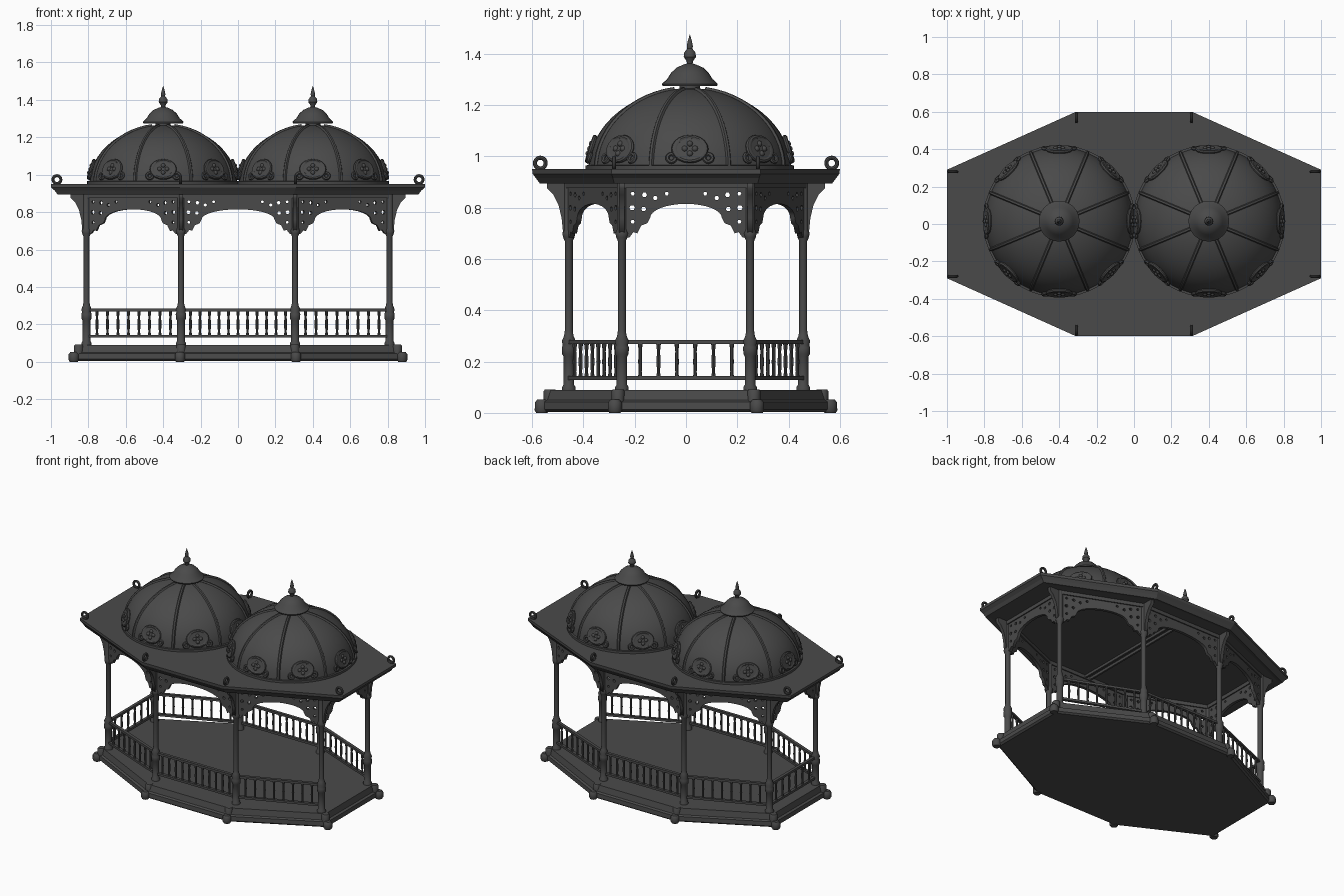
import bpy, bmesh, math
from mathutils import Matrix, Vector

if "Cube" in bpy.data.objects:
    bpy.data.objects.remove(bpy.data.objects["Cube"])

iron = bpy.data.materials.new("dark_iron")
iron.diffuse_color = (0.068, 0.068, 0.068, 1)
iron.use_nodes = True
iron.node_tree.nodes["Principled BSDF"].inputs["Base Color"].default_value = iron.diffuse_color


def finish(bm, name, smooth=True):
    bmesh.ops.recalc_face_normals(bm, faces=bm.faces)
    me = bpy.data.meshes.new(name)
    bm.to_mesh(me)
    bm.free()
    return place(me, name, smooth)


def place(me, name, smooth=True):
    me.materials.clear()
    me.materials.append(iron)
    ob = bpy.data.objects.new(name, me)
    bpy.context.collection.objects.link(ob)
    if smooth:
        bpy.context.view_layer.objects.active = ob
        bpy.ops.object.select_all(action='DESELECT')
        ob.select_set(True)
        bpy.ops.object.shade_smooth_by_angle(angle=math.radians(40))
    return ob


def loft(bm, rings):
    loops = [[bm.verts.new(p) for p in r] for r in rings]
    n = len(loops[0])
    for a, b in zip(loops, loops[1:]):
        for i in range(n):
            bm.faces.new((a[i], a[(i + 1) % n], b[(i + 1) % n], b[i]))
    bm.faces.new(loops[0])
    bm.faces.new(loops[-1])


def lathe(bm, profile, x=0, y=0, n=12):
    loft(bm, [[(x + max(r, .0005) * math.cos(2 * math.pi * i / n),
                y + max(r, .0005) * math.sin(2 * math.pi * i / n), z)
               for i in range(n)] for r, z in profile])


def octagon(ax, ay, bx, by, z=0):
    return [(ax, -ay, z), (ax, ay, z), (bx, by, z), (-bx, by, z),
            (-ax, ay, z), (-ax, -ay, z), (-bx, -by, z), (bx, -by, z)]


def box(bm, m, size):
    bmesh.ops.create_cube(bm, size=1, matrix=m @ Matrix.Diagonal((*size, 1)))


def torus(bm, m, R, r, n=20, k=8):
    g = [[bm.verts.new(m @ Vector(((R + r * math.cos(b)) * math.cos(a),
                                   (R + r * math.cos(b)) * math.sin(a), r * math.sin(b))))
          for b in [2 * math.pi * j / k for j in range(k)]]
         for a in [2 * math.pi * i / n for i in range(n)]]
    for i in range(n):
        for j in range(k):
            bm.faces.new((g[i][j], g[(i + 1) % n][j], g[(i + 1) % n][(j + 1) % k], g[i][(j + 1) % k]))


def flat_panel(name, outlines, thick, m):
    # filled 2D outline; inner outlines become holes
    cu = bpy.data.curves.new(name, 'CURVE')
    cu.dimensions, cu.fill_mode, cu.extrude = '2D', 'BOTH', thick / 2
    for pts in outlines:
        s = cu.splines.new('POLY')
        s.points.add(len(pts) - 1)
        for p, q in zip(s.points, pts):
            p.co = (q[0], q[1], 0, 1)
        s.use_cyclic_u = True
    tmp = bpy.data.objects.new(name, cu)
    bpy.context.collection.objects.link(tmp)
    bpy.context.view_layer.update()
    me = bpy.data.meshes.new_from_object(tmp.evaluated_get(bpy.context.evaluated_depsgraph_get()))
    bpy.data.objects.remove(tmp)
    me.transform(m)
    return place(me, name, False)


def frame(origin, xdir, ydir):
    x, y = Vector(xdir).normalized(), Vector(ydir).normalized()
    m = Matrix((x, y, x.cross(y))).transposed().to_4x4()
    m.translation = origin
    return m


# stepped platform with corner knobs
bm = bmesh.new()
loft(bm, [octagon(.862, .27, .307, .553, .004), octagon(.874, .275, .31, .565, .014),
          octagon(.872, .274, .31, .563, .043), octagon(.858, .268, .306, .55, .05),
          octagon(.85, .263, .303, .54, .09)])
finish(bm, "platform", False)
bm = bmesh.new()
for x, y, z in octagon(.878, .277, .31, .562):
    lathe(bm, [(.022, 0), (.028, .01), (.027, .04), (.018, .052)], x, y)
for x, y, z in octagon(.852, .265, .303, .53):
    lathe(bm, [(.025, .045), (.025, .085), (.02, .092)], x, y)
finish(bm, "platform_knobs")

# roof slab with moulded eaves
bm = bmesh.new()
loft(bm, [octagon(.93, .27, .29, .55, .9), octagon(.965, .28, .298, .57, .895),
          octagon(.98, .285, .304, .585, .915), octagon(1, .29, .31, .598, .932),
          octagon(1, .29, .31, .6, .95)])
finish(bm, "roof_slab", False)

# columns and their outward eave brackets
cols = [Vector(p) for p in octagon(.81, .25, .305, .457)]
bm = bmesh.new()
for c in cols:
    lathe(bm, [(.027, .085), (.027, .1), (.021, .11), (.021, .22), (.027, .23), (.028, .255),
               (.024, .265), (.028, .28), (.019, .3), (.016, .32), (.016, .67), (.023, .685),
               (.026, .7), (.02, .715), (.02, .9)], c.x, c.y, 14)
finish(bm, "columns")
for c in cols:
    out = Vector((math.copysign(1, c.x), 0, 0)) if abs(c.x) > .5 else Vector((0, math.copysign(1, c.y), 0))
    flat_panel("eave_bracket", [[(0, .7), (.022, .7), (.028, .76), (.04, .81), (.06, .85),
                                 (.085, .875), (.085, .9), (0, .9)]], .022, frame(c, out, (0, 0, 1)))

# pierced arch panels and railings between neighbouring columns
HOLES = [(.042, .745, .008), (.04, .8, .011), (.042, .855, .008), (.085, .795, .01),
         (.088, .85, .01), (.13, .838, .009), (.175, .855, .008)]
EDGE = [(0, .68), (.03, .685), (.045, .705), (.06, .7), (.075, .73), (.1, .74), (.11, .76)]
for i in range(8):
    a, b = cols[i], cols[(i + 1) % 8]
    d = b - a
    h = d.length / 2
    m = frame((a + b) / 2, d, (0, 0, 1))
    left = [(e - h, z) for e, z in EDGE]
    w = h - .11
    arch = [(-w * math.cos(t), .76 + .055 * math.sin(t)) for t in [math.pi * k / 16 for k in range(1, 16)]]
    outline = left + arch + [(-u, z) for u, z in reversed(left)] + [(h, .9), (-h, .9)]
    holes = [[(s * (h - e) + r * math.cos(k * math.pi / 3), z + r * math.sin(k * math.pi / 3))
              for k in range(6)] for e, z, r in HOLES for s in (-1, 1)]
    flat_panel("arch_panel", [outline] + holes, .02, m)
    bm = bmesh.new()
    box(bm, m @ Matrix.Translation((0, .888, 0)), (2 * h, .024, .035))
    finish(bm, "arch_beam", False)
    if i == 0:
        continue  # the right end is the entrance
    bm = bmesh.new()
    for z in (.136, .276):
        box(bm, m @ Matrix.Translation((0, z, 0)), (2 * h, .015, .02))
    n = {4: 6}.get(i, 11 if i in (2, 6) else 8)
    for k in range(n):
        p = a + d * ((k + 1) / (n + 1))
        lathe(bm, [(.009, .136), (.006, .16), (.008, .2), (.006, .24), (.01, .276)], p.x, p.y, 8)
    finish(bm, "railing")

# ceiling cross beam
bm = bmesh.new()
for x in (-.02, .02):
    box(bm, Matrix.Translation((x, 0, .893)), (.012, .91, .02))
finish(bm, "ceiling_beams", False)

# hanging rings at the roof corners
bm = bmesh.new()
for x, y, z in octagon(.968, .28, .308, .568, .974):
    rot = Matrix.Rotation(math.pi / 2, 4, 'X' if abs(x) > .5 else 'Y')
    torus(bm, Matrix.Translation((x, y, z)) @ rot, .021, .008)
finish(bm, "corner_rings")

# twin domes
R, H, Z0, CY = .395, .316, .95, .015


def dome_point(cx, a, t, off=0):
    r = (R + off) * math.cos(t)
    return Vector((cx + r * math.cos(a), CY + r * math.sin(a), Z0 + (H + off) * math.sin(t)))


for cx in (-.4, .4):
    bm = bmesh.new()
    lathe(bm, [(R + .012, .945), (R + .012, .965), (R, .966)] +
          [(R * math.cos(t), Z0 + H * math.sin(t)) for t in [.07 + 1.45 * k / 14 for k in range(15)]],
          cx, CY, 48)
    finish(bm, "dome")
    # ribs
    bm = bmesh.new()
    for k in range(8):
        a = math.radians(22.5 + 45 * k)
        side = Vector((-math.sin(a), math.cos(a), 0))
        rings = []
        for j in range(15):
            t = 1.4 * j / 14
            p = dome_point(cx, a, t)
            nrm = (dome_point(cx, a, t, .1) - p).normalized()
            rings.append([p + .01 * (side * math.cos(q) + nrm * math.sin(q))
                          for q in [math.pi * s / 3 for s in range(6)]])
        loft(bm, rings)
    finish(bm, "dome_ribs")
    # oval medallions with a rosette and side scrolls
    bm = bmesh.new()
    for k in range(8):
        a, t = math.radians(45 * k), .25
        p = dome_point(cx, a, t, .002)
        side = Vector((-math.sin(a), math.cos(a), 0))
        up = (dome_point(cx, a, t + .01) - dome_point(cx, a, t - .01)).normalized()
        m = frame(p, side, up)
        torus(bm, m @ Matrix.Diagonal((1.25, 1, 1, 1)), .048, .01)
        bmesh.ops.create_cone(bm, cap_ends=True, segments=20, radius1=.052, radius2=.046, depth=.014,
                              matrix=m @ Matrix.Diagonal((1.25, 1, 1, 1)))
        for q in range(4):
            v = Matrix.Translation((.02 * math.cos(q * math.pi / 2), .02 * math.sin(q * math.pi / 2), .003))
            bmesh.ops.create_uvsphere(bm, u_segments=8, v_segments=6, radius=.013, matrix=m @ v)
        for s in (-1, 1):
            torus(bm, m @ Matrix.Translation((s * .072, -.035, -.005)), .016, .008, 12, 6)
    finish(bm, "dome_medallions")
    # flared bell cap and finial
    bm = bmesh.new()
    lathe(bm, [(.04, 1.25), (.04, 1.285), (.106, 1.275), (.109, 1.283), (.088, 1.302), (.074, 1.325),
               (.052, 1.346), (.025, 1.358), (.011, 1.362), (.013, 1.372), (.024, 1.388), (.022, 1.405),
               (.01, 1.42), (.012, 1.43), (.008, 1.45), (0, 1.475)], cx, CY, 24)
    finish(bm, "dome_finial")
